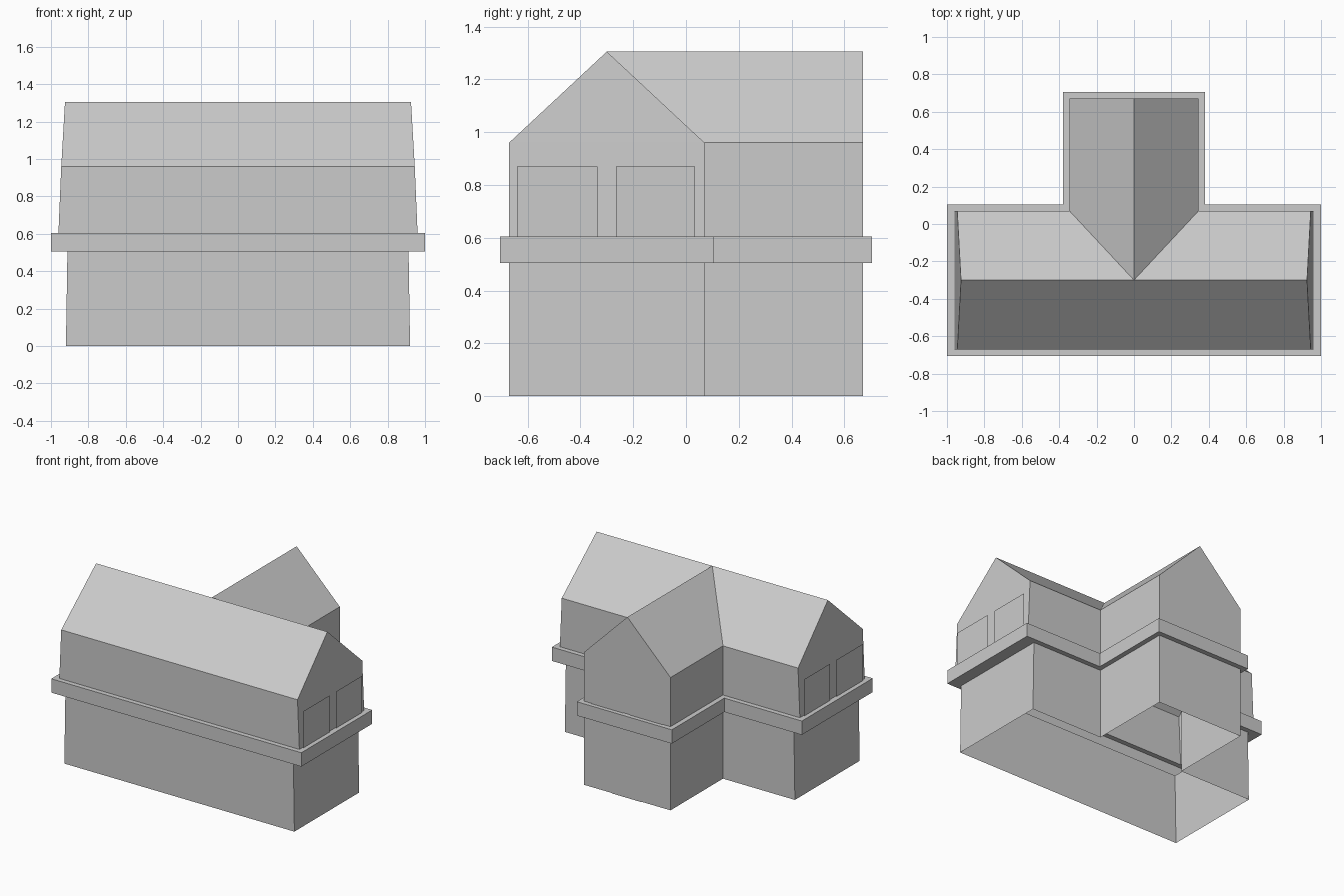
import bpy, bmesh

if "Cube" in bpy.data.objects:
    bpy.data.objects.remove(bpy.data.objects["Cube"])


def new_object(name, bm):
    mesh = bpy.data.meshes.new(name)
    bm.to_mesh(mesh)
    bm.free()
    obj = bpy.data.objects.new(name, mesh)
    bpy.context.collection.objects.link(obj)
    return obj


def t_outline(end, grow):
    # Right half of the T-shaped plan, mirrored to the left
    half = [(end, -0.67 - grow), (end, 0.07 + grow),
            (0.345 + grow, 0.07 + grow), (0.345 + grow, 0.67 + grow)]
    return half + [(-x, y) for x, y in reversed(half)]


# House shell, open underneath: lower walls, ledge, upper walls, roof
levels = [(0, 0.92, 0), (0.505, 0.912, 0), (0.505, 1.0, 0.035),
          (0.605, 1.0, 0.035), (0.605, 0.96, 0), (0.96, 0.945, 0)]
bm = bmesh.new()
rings = [[bm.verts.new((x, y, z)) for x, y in t_outline(end, grow)]
         for z, end, grow in levels]
for low, high in zip(rings, rings[1:]):
    for i in range(8):
        j = (i + 1) % 8
        bm.faces.new((low[i], low[j], high[j], high[i]))

# Crossing ridges, gables and roof slopes
e = rings[-1]
right, left, cross, back = [bm.verts.new((x, y, 1.305)) for x, y in
                            [(0.925, -0.3), (-0.925, -0.3), (0, -0.3), (0, 0.67)]]
for face in [(e[7], e[0], right, cross, left), (e[0], e[1], right),
             (e[1], e[2], cross, right), (e[2], e[3], back, cross),
             (e[3], e[4], back), (e[4], e[5], cross, back),
             (e[5], e[6], left, cross), (e[6], e[7], left)]:
    bm.faces.new(face)
new_object("house_shell", bm)


def panel(name, axis, pos, a, b, z0, z1):
    # Flat upright panel facing outward along x or y
    bm = bmesh.new()
    pts = [(a, z0), (b, z0), (b, z1), (a, z1)]
    if axis == "x":
        co = [(pos, u, z) for u, z in pts]
        flip = pos < 0
    else:
        co = [(u, pos, z) for u, z in pts]
        flip = pos > 0
    bm.faces.new([bm.verts.new(c) for c in (reversed(co) if flip else co)])
    return new_object(name, bm)


# Windows on both gable ends and the rear wing, two each
for side, label in ((1, "right"), (-1, "left")):
    for n, (a, b) in enumerate([(-0.64, -0.335), (-0.265, 0.035)]):
        panel(f"{label}_window_{n + 1}", "x", side * 0.968, a, b, 0.605, 0.87)
for n, (a, b) in enumerate([(-0.285, -0.03), (0.03, 0.285)]):
    panel(f"rear_window_{n + 1}", "y", 0.675, a, b, 0.605, 0.87)

# Rear door
panel("rear_door", "y", 0.675, -0.12, 0.12, 0, 0.37)
